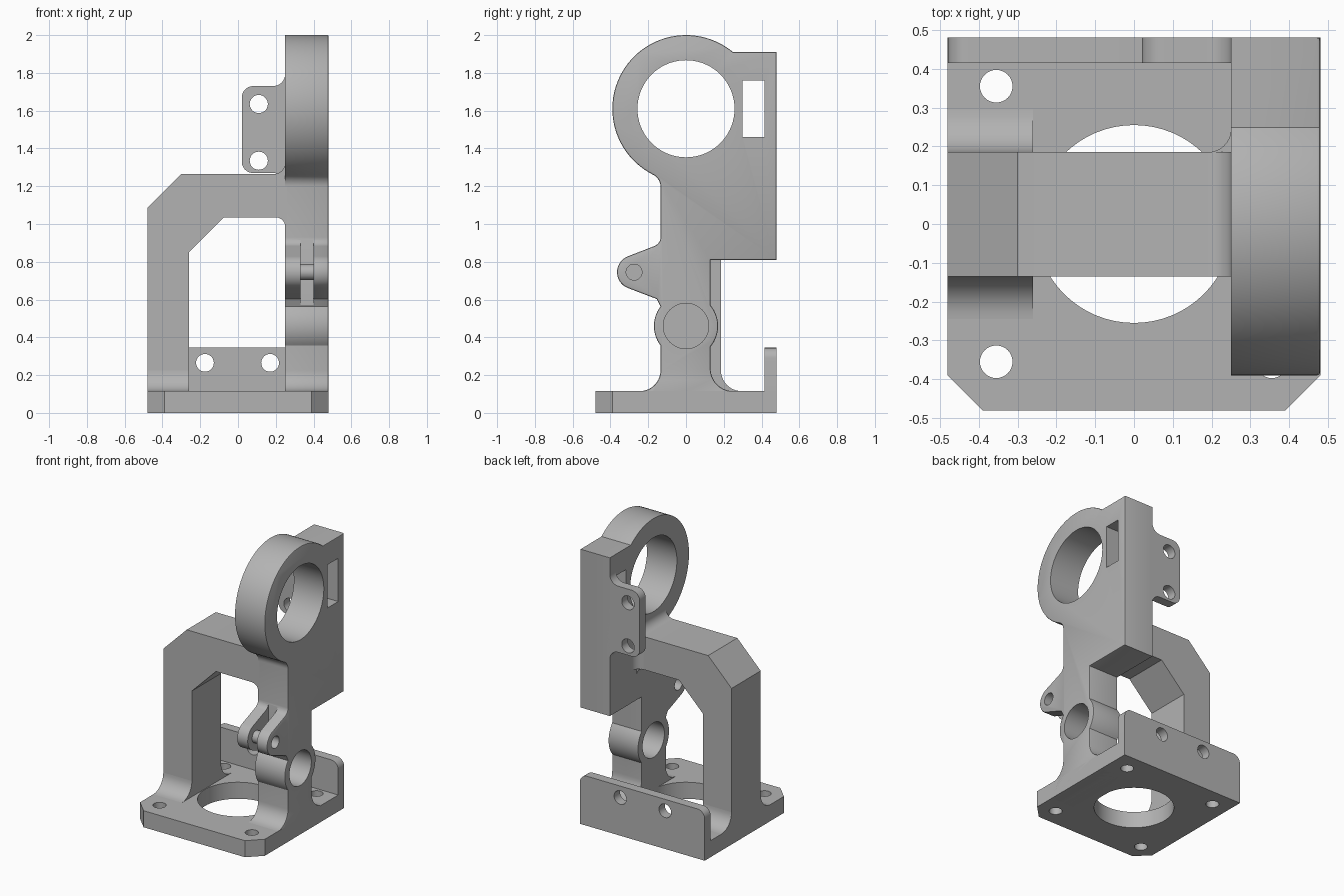
import bpy, bmesh
from math import sin, cos, radians

cube = bpy.data.objects.get("Cube")
if cube:
    bpy.data.objects.remove(cube)

grey = bpy.data.materials.new("plain_grey")
grey.use_nodes = True
grey.diffuse_color = (0.45, 0.45, 0.45, 1)
grey.node_tree.nodes["Principled BSDF"].inputs["Base Color"].default_value = (0.45, 0.45, 0.45, 1)


def arc(cx, cy, r, start, end, n=10):
    """Points along an arc, angles in degrees."""
    steps = [radians(start + (end - start) * i / n) for i in range(n + 1)]
    return [(cx + r * cos(a), cy + r * sin(a)) for a in steps]


def circle(cx, cy, r, n=48):
    return arc(cx, cy, r, 0, 360, n)[:-1]


def rect(a0, a1, b0, b1):
    return [(a0, b0), (a1, b0), (a1, b1), (a0, b1)]


def add_prism(bm, pts, axis, lo, hi, soft=0):
    """Extrude a flat outline along an axis, optionally softening the far rim."""
    place = {"X": lambda a, b, d: (d, a, b),
             "Y": lambda a, b, d: (a, d, b),
             "Z": lambda a, b, d: (a, b, d)}[axis]
    near = [bm.verts.new(place(a, b, lo)) for a, b in pts]
    far = [bm.verts.new(place(a, b, hi)) for a, b in pts]
    faces = [bm.faces.new(near), bm.faces.new(far)]
    for i in range(len(pts)):
        j = (i + 1) % len(pts)
        faces.append(bm.faces.new((near[i], near[j], far[j], far[i])))
    bmesh.ops.recalc_face_normals(bm, faces=faces)
    if soft:
        bmesh.ops.bevel(bm, geom=list(faces[1].edges), offset=soft, segments=2,
                        profile=0.5, affect='EDGES')


def make_object(name, bm):
    mesh = bpy.data.meshes.new(name)
    bm.to_mesh(mesh)
    bm.free()
    ob = bpy.data.objects.new(name, mesh)
    bpy.context.scene.collection.objects.link(ob)
    return ob


def part(name, pts, axis, lo, hi, cuts=(), soft=0):
    """A prism with openings; each cut is (outline, axis, lo, hi)."""
    bm = bmesh.new()
    add_prism(bm, pts, axis, lo, hi, soft)
    ob = make_object(name, bm)
    ob.data.materials.append(grey)
    if cuts:
        bm = bmesh.new()
        for cut in cuts:
            add_prism(bm, *cut)
        cutter = make_object(name + "_cutter", bm)
        cutter.hide_render = True
        mod = ob.modifiers.new("openings", 'BOOLEAN')
        mod.operation, mod.solver, mod.object = 'DIFFERENCE', 'EXACT', cutter
        bpy.ops.object.select_all(action='DESELECT')
        bpy.context.view_layer.objects.active = ob
        ob.select_set(True)
        bpy.ops.object.modifier_apply(modifier=mod.name)
        bpy.data.objects.remove(cutter)
    parts.append(ob)
    return ob


parts = []
H = 0.48      # half width of the base
T = 0.115     # base thickness
FRONT, BACK = -0.135, 0.185   # depth of the arch

# Base plate with cut front corners, centre opening and four bolt holes
bolts = [(circle(sx * 0.355, sy * 0.355, 0.042, 32), "Z", -1, 1)
         for sx in (-1, 1) for sy in (-1, 1)]
part("base_plate",
     [(-H, H), (-H, -0.39), (-0.39, -H), (0.39, -H), (H, -0.39), (H, H)],
     "Z", 0, T, [(circle(0, 0, 0.255, 64), "Z", -1, 1)] + bolts)

# Back wall with rounded top corners and two holes
part("back_wall",
     [(-H, 0), (H, 0)] + arc(H - 0.055, 0.29, 0.055, 0, 90) + arc(0.055 - H, 0.29, 0.055, 90, 180),
     "Y", 0.415, H, [(circle(x, 0.265, 0.047, 32), "Y", 0.2, 1) for x in (-0.175, 0.17)])

# Arch: left leg and bridge running into the side column
part("arch",
     [(-H, 0.05), (-H, 1.085), (-0.30, 1.265)]
     + arc(0.19, 1.325, 0.06, -90, 0)
     + [(0.26, 1.325), (0.26, 0.985)]
     + arc(0.20, 0.985, 0.05, 0, 90)
     + [(-0.075, 1.035), (-0.26, 0.85), (-0.26, 0.05)],
     "Y", FRONT, BACK)

# Flared foot of the left leg
part("left_leg_foot",
     [(-0.245, 0.05)] + arc(FRONT - 0.11, T + 0.11, 0.11, -90, 0)
     + arc(BACK + 0.11, T + 0.11, 0.11, 180, 270) + [(0.295, 0.05)],
     "X", -H, -0.26)

# Rounded inside corner behind the bridge
part("bridge_fillet",
     [(0.19, 0.18), (0.26, 0.18), (0.26, 0.245)] + arc(0.19, 0.245, 0.06, 0, -90),
     "Z", 1.035, 1.265)

# Side column: foot, boss, lug, upper ring and rear arm in one outline
column = (
    [(-0.245, 0.0)]
    + arc(FRONT - 0.11, T + 0.11, 0.11, -90, 0)
    + arc(0, 0.46, 0.17, 217.4, 142.6, 14)
    + [(-0.155, 0.603)]
    + arc(-0.275, 0.745, 0.09, 249, 111, 16)
    + arc(-0.185, 0.93, 0.05, -69, 0, 8)
    + arc(-0.205, 1.198, 0.07, 0, 63.5, 8)
    + arc(0, 1.61, 0.39, 243.5, 50.3, 48)[1:]
    + [(H, 1.91), (H, 0.81), (0.13, 0.81)]
    + arc(0, 0.46, 0.17, 40.1, -40.1, 14)
    + arc(0.25, T + 0.12, 0.12, 180, 270)
    + [(0.25, 0.0)])
part("side_column", column, "X", 0.25, H, [
    (circle(0, 1.61, 0.257, 72), "X", 0, 1),               # ring bore
    (rect(0.30, 0.415, 1.46, 1.76), "X", 0, 1),            # window
    (circle(0, 0.46, 0.12), "X", 0, 1),                    # boss bore
    (circle(-0.275, 0.745, 0.042, 32), "X", 0, 1),         # lug pin hole
    (rect(-0.5, FRONT - 0.002, 0.572, 0.94), "X", 0.33, 0.40),  # lug slot
], soft=0.008)

# Rear tab with two holes, blending into the column
part("rear_tab",
     [(0.27, 1.205), (0.27, 1.795)]
     + arc(0.185, 1.795, 0.065, 0, -90)
     + arc(0.08, 1.67, 0.06, 90, 180)
     + arc(0.08, 1.33, 0.06, 180, 270)
     + arc(0.185, 1.205, 0.065, 90, 0),
     "Y", 0.415, H, [(circle(0.11, z, 0.048, 32), "Y", 0.2, 1) for z in (1.335, 1.635)])

# Smooth the round walls and keep the edges crisp
bpy.ops.object.select_all(action='DESELECT')
for ob in parts:
    ob.select_set(True)
bpy.context.view_layer.objects.active = parts[0]
bpy.ops.object.shade_smooth_by_angle(angle=radians(30))
